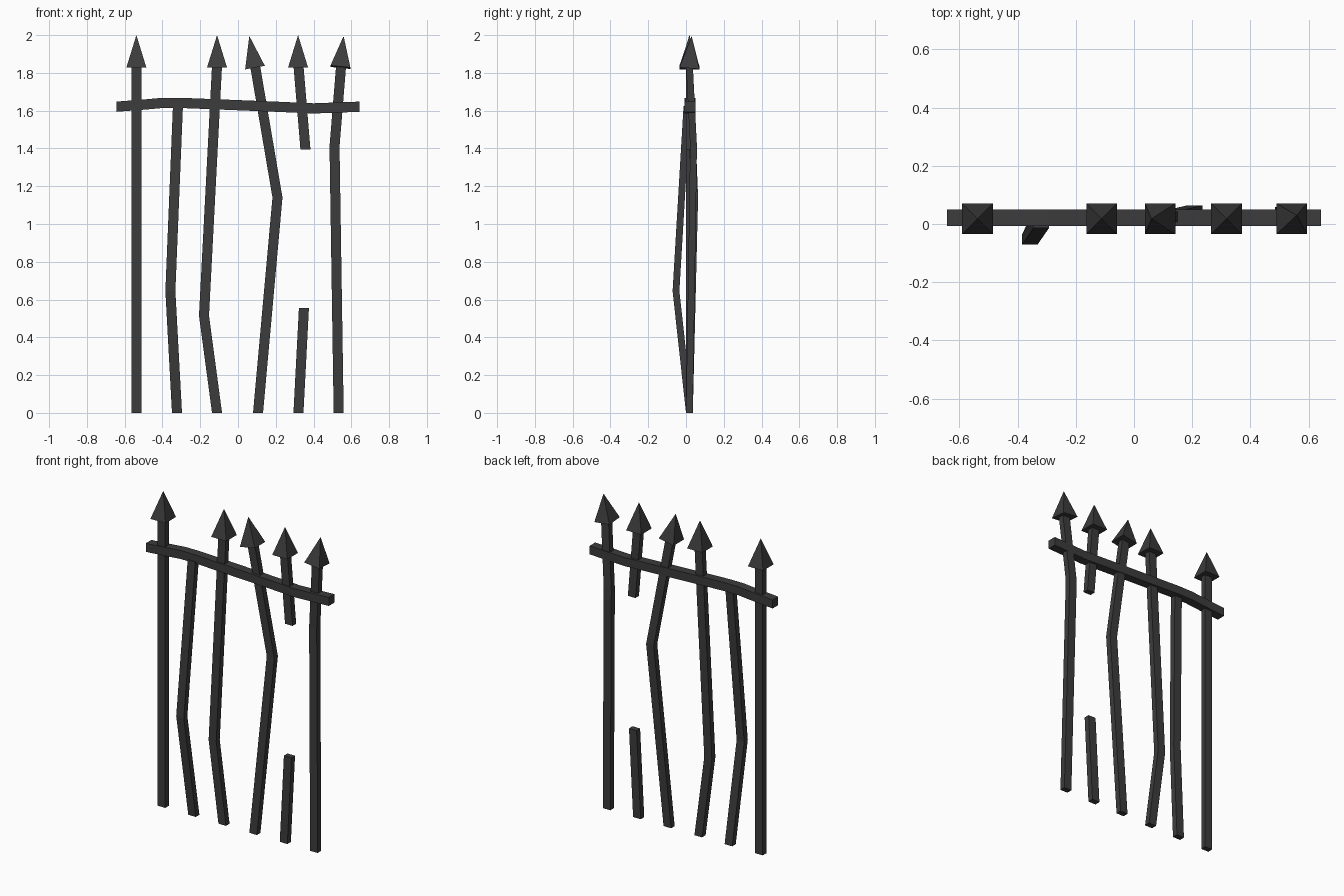
import bpy, bmesh
from mathutils import Vector

if "Cube" in bpy.data.objects:
    bpy.data.objects.remove(bpy.data.objects["Cube"])

iron = bpy.data.materials.new("dark iron")
iron.diffuse_color = (0.045, 0.045, 0.045, 1)
iron.use_nodes = True
iron.node_tree.nodes["Principled BSDF"].inputs["Base Color"].default_value = iron.diffuse_color


def finish(bm, name):
    bmesh.ops.recalc_face_normals(bm, faces=bm.faces[:])
    me = bpy.data.meshes.new(name)
    bm.to_mesh(me)
    bm.free()
    me.materials.append(iron)
    ob = bpy.data.objects.new(name, me)
    bpy.context.collection.objects.link(ob)


def sweep(name, path, u, v):
    """Rectangular section with half-axes u, v carried along a path."""
    bm = bmesh.new()
    u, v = Vector(u), Vector(v)
    rings = [[bm.verts.new(Vector(p) + a * u + b * v)
              for a, b in ((-1, -1), (1, -1), (1, 1), (-1, 1))] for p in path]
    for r, s in zip(rings, rings[1:]):
        for i in range(4):
            j = (i + 1) % 4
            bm.faces.new((r[i], r[j], s[j], s[i]))
    bm.faces.new(rings[0])
    bm.faces.new(rings[-1])
    finish(bm, name)


def spear_head(name, base, tip, h=0.053):
    """Four-sided point, square to its own leaning axis."""
    bm = bmesh.new()
    base, tip = Vector(base), Vector(tip)
    axis = (tip - base).normalized()
    u = Vector((0, 1, 0)).cross(axis).normalized()
    v = axis.cross(u)
    ring = [bm.verts.new(base + h * (a * u + b * v))
            for a, b in ((-1, -1), (1, -1), (1, 1), (-1, 1))]
    top = bm.verts.new(tip)
    for i in range(4):
        bm.faces.new((ring[i], ring[(i + 1) % 4], top))
    bm.faces.new(ring)
    finish(bm, name)


Y = 0.018
# bent bars, with the two halves of the snapped one
bars = {
    "straight_bar": [(-.538, Y, 0), (-.538, Y, 1.84)],
    "loose_bar": [(-.323, Y, 0), (-.358, -.053, .645), (-.318, .005, 1.625)],
    "bowed_bar": [(-.111, Y, 0), (-.18, Y, .515), (-.111, Y, 1.84)],
    "kinked_bar": [(.106, Y, 0), (.209, .046, 1.14), (.09, Y, 1.84)],
    "snapped_bar_lower": [(.32, Y, 0), (.349, Y, .555)],
    "snapped_bar_upper": [(.357, Y, 1.395), (.32, Y, 1.84)],
    "end_bar": [(.533, Y, 0), (.511, .04, 1.41), (.546, Y, 1.84)],
}
for name, path in bars.items():
    sweep(name, path, (.0265, 0, 0), (0, .018, 0))

# sagging top rail
rail = [(-.643, 1.621), (-.5, 1.632), (-.4, 1.641), (-.3, 1.641),
        (.2, 1.621), (.4, 1.612), (.643, 1.621)]
sweep("top_rail", [(x, Y + .003, z) for x, z in rail], (0, .028, 0), (0, 0, .027))

# spear heads
heads = [((-.538, Y, 1.828), (-.538, Y, 2)), ((-.111, Y, 1.828), (-.111, Y, 2)),
         ((.09, Y, 1.828), (.06, Y, 1.995)), ((.318, Y, 1.828), (.318, Y, 2)),
         ((.542, Y, 1.83), (.559, .03, 1.995))]
for i, (b, t) in enumerate(heads):
    spear_head(f"spear_head_{i + 1}", b, t)
